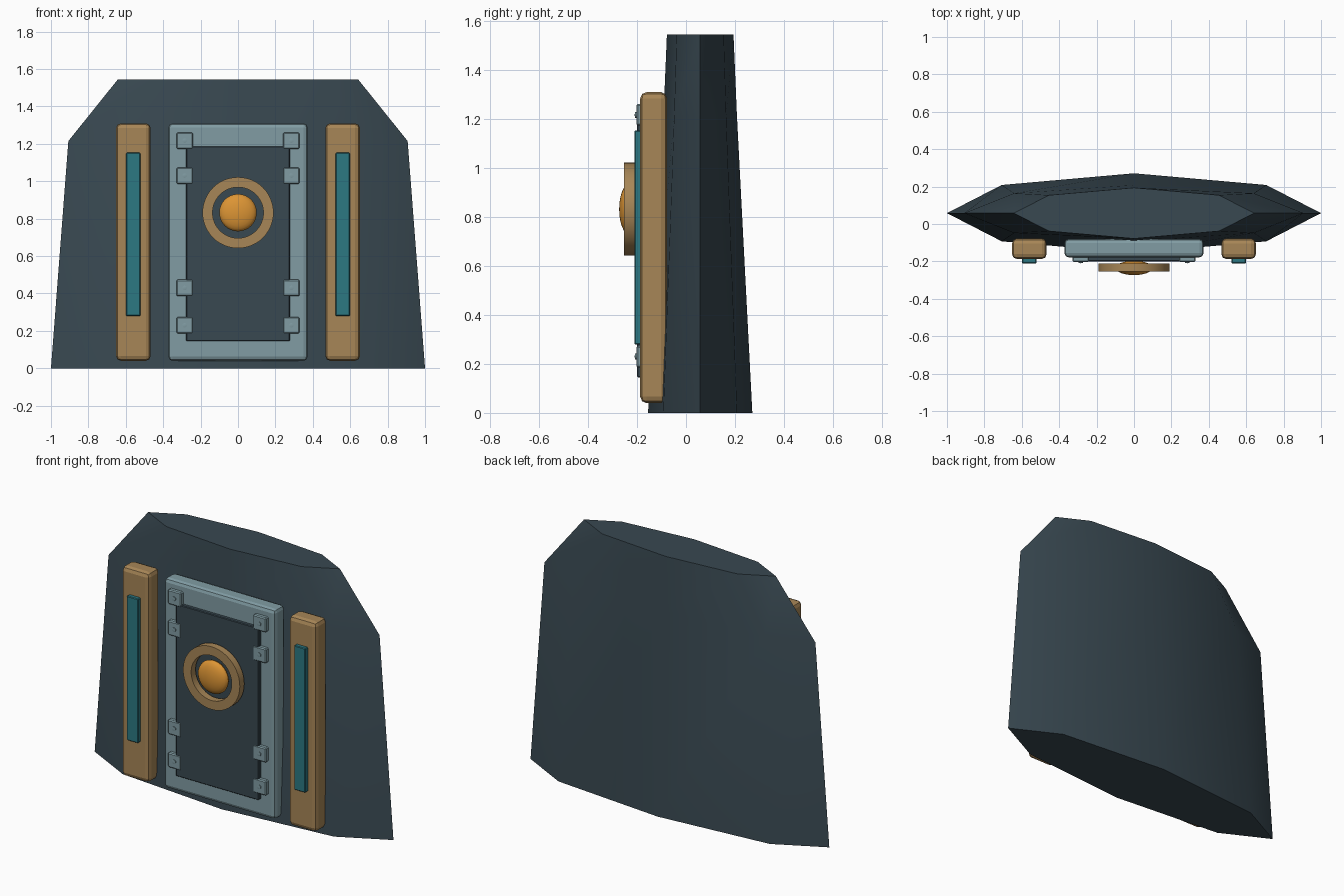
import bpy, bmesh, math
from mathutils import Matrix

cube = bpy.data.objects.get("Cube")
if cube:
    bpy.data.objects.remove(cube, do_unlink=True)


def material(name, rgb):
    m = bpy.data.materials.new(name)
    m.use_nodes = True
    m.diffuse_color = (*rgb, 1)
    m.node_tree.nodes["Principled BSDF"].inputs["Base Color"].default_value = (*rgb, 1)
    return m


SLATE = material("dark slate", (0.040, 0.065, 0.082))
STEEL = material("pale steel", (0.22, 0.335, 0.37))
BRONZE = material("bronze", (0.39, 0.24, 0.095))
TEAL = material("teal glow", (0.025, 0.19, 0.225))
AMBER = material("amber", (0.72, 0.30, 0.035))


def finish(bm, name, mat, smooth=None, bevel=0, segments=1):
    bmesh.ops.recalc_face_normals(bm, faces=bm.faces)
    mesh = bpy.data.meshes.new(name)
    bm.to_mesh(mesh)
    bm.free()
    mesh.materials.append(mat)
    ob = bpy.data.objects.new(name, mesh)
    bpy.context.collection.objects.link(ob)
    if bevel:
        mod = ob.modifiers.new("Bevel", "BEVEL")
        mod.width = bevel
        mod.segments = segments
    if smooth:
        bpy.ops.object.select_all(action="DESELECT")
        ob.select_set(True)
        bpy.context.view_layer.objects.active = ob
        bpy.ops.object.shade_smooth_by_angle(angle=math.radians(smooth))
    return ob


def box(name, mat, x, y, z, bevel=0, segments=1):
    """Box from (min, max) ranges on each axis."""
    bm = bmesh.new()
    bmesh.ops.create_cube(bm, size=1)
    for v in bm.verts:
        v.co = [(a + b) / 2 + c * (b - a) for (a, b), c in zip((x, y, z), v.co)]
    return finish(bm, name, mat, bevel=bevel, segments=segments)


def lathe(name, mat, profile, centre, steps=48, closed=False):
    """Spin (radius, y) points around the y axis."""
    bm = bmesh.new()
    vs = [bm.verts.new((r, y, 0)) for r, y in profile]
    edges = [bm.edges.new(p) for p in zip(vs, vs[1:])]
    if closed:
        edges.append(bm.edges.new((vs[-1], vs[0])))
    bmesh.ops.spin(bm, geom=vs + edges, cent=(0, 0, 0), axis=(0, 1, 0),
                   angle=math.tau, steps=steps)
    bmesh.ops.remove_doubles(bm, verts=bm.verts, dist=0.0001)
    bmesh.ops.transform(bm, matrix=Matrix.Translation(centre), verts=bm.verts)
    return finish(bm, name, mat, smooth=35)


# Wall: flattened octagon tapering upwards
bm = bmesh.new()
rings = []
for z, half_w, half_d in ((0, 1.0, 0.213), (1.215, 0.907, 0.15), (1.545, 0.642, 0.136)):
    rings.append([bm.verts.new((half_w * math.cos(i * math.pi / 4),
                                0.058 + half_d * math.sin(i * math.pi / 4), z))
                  for i in range(8)])
for low, high in zip(rings, rings[1:]):
    for i in range(8):
        j = (i + 1) % 8
        bm.faces.new((low[i], low[j], high[j], high[i]))
bm.faces.new(rings[0])
bm.faces.new(rings[-1])
finish(bm, "wall", SLATE, smooth=30)

# Door frame and door panel
box("door_frame", STEEL, (-0.372, 0.372), (-0.178, -0.08), (0.04, 1.31), 0.022, 2)
box("door_panel", SLATE, (-0.277, 0.277), (-0.2, -0.16), (0.145, 1.187), 0.004)

# Pillars, light strips and hinge plates on both sides
for side, s in (("left", 1), ("right", -1)):
    def span(a, b):
        return tuple(sorted((s * a, s * b)))
    box(f"pillar_{side}", BRONZE, span(0.467, 0.652), (-0.187, -0.077), (0.04, 1.31), 0.026, 2)
    box(f"light_strip_{side}", TEAL, span(0.522, 0.598), (-0.211, -0.17), (0.28, 1.153), 0.004)
    for n, z in enumerate((0.23, 0.43, 1.03, 1.217), 1):
        box(f"hinge_plate_{side}_{n}", STEEL, span(0.241, 0.329), (-0.203, -0.165),
            (z - 0.044, z + 0.044), 0.006)
        lathe(f"rivet_{side}_{n}", STEEL, [(0.012, -0.195), (0.012, -0.208), (0, -0.210)],
              (s * 0.285, 0, z), steps=12)

# Round emblem: ring and shallow dome
lathe("ring", BRONZE, [(0.136, -0.211), (0.19, -0.211), (0.19, -0.254), (0.136, -0.254)],
      (0, 0, 0.832), closed=True)
dome = [(0.1 * math.sin(a), -0.235 - 0.038 * math.cos(a))
        for a in (math.pi * i / 12 for i in range(13))]
lathe("dome", AMBER, dome, (0, 0, 0.832), steps=32)
